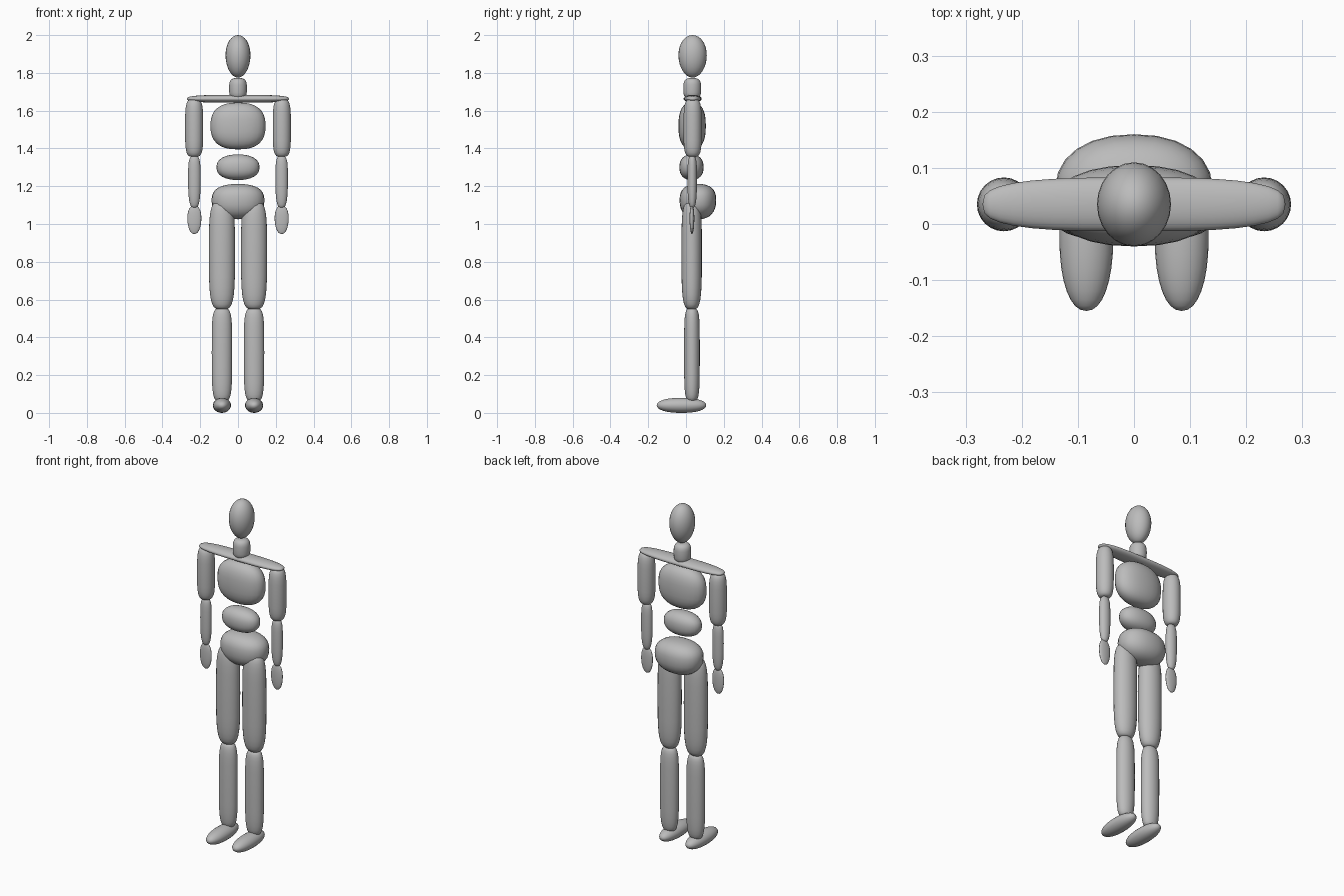
import bpy, bmesh
from math import sin, cos, pi, copysign
from mathutils import Vector

if "Cube" in bpy.data.objects:
    bpy.data.objects.remove(bpy.data.objects["Cube"])

GREY = (0.5, 0.5, 0.5, 1)
grey = bpy.data.materials.new("plain grey")
grey.use_nodes = True
grey.diffuse_color = GREY
grey.node_tree.nodes["Principled BSDF"].inputs["Base Color"].default_value = GREY


def spow(v, e):
    return copysign(abs(v) ** e, v)


def blob(name, low, high, axis=2, profile=2.0, section=2.0, skew=0.0, segs=24, rings=16):
    """Rounded form filling the box low..high, turned about one axis.
    Higher profile and section values are boxier; skew moves the widest ring."""
    low, high = Vector(low), Vector(high)
    mid, half = (low + high) / 2, (high - low) / 2
    u, v = (axis + 1) % 3, (axis + 2) % 3

    def point(phi, theta):
        t = spow(cos(phi), 2 / profile)
        r = abs(sin(phi)) ** (2 / profile)
        co = Vector()
        co[axis] = t + skew * (1 - t * t)
        co[u] = r * spow(cos(theta), 2 / section)
        co[v] = r * spow(sin(theta), 2 / section)
        return mid + co * half

    bm = bmesh.new()
    loops = [[bm.verts.new(point(pi * i / rings, 2 * pi * j / segs)) for j in range(segs)]
             for i in range(1, rings)]
    top, bottom = bm.verts.new(point(0, 0)), bm.verts.new(point(pi, 0))
    for j in range(segs):
        k = (j + 1) % segs
        bm.faces.new((top, loops[0][j], loops[0][k]))
        bm.faces.new((bottom, loops[-1][k], loops[-1][j]))
        for a, b in zip(loops, loops[1:]):
            bm.faces.new((a[j], b[j], b[k], a[k]))
    bmesh.ops.recalc_face_normals(bm, faces=bm.faces)
    for f in bm.faces:
        f.smooth = True
    mesh = bpy.data.meshes.new(name)
    bm.to_mesh(mesh)
    bm.free()
    mesh.materials.append(grey)
    obj = bpy.data.objects.new(name, mesh)
    bpy.context.collection.objects.link(obj)
    return obj


def pair(name, x, w, y, z, **kw):
    """Matching limb part on both sides; x is its centre, w its half width."""
    for side, s in (("left", 1), ("right", -1)):
        blob(f"{side}_{name}", (s * x - w, y[0], z[0]), (s * x + w, y[1], z[1]), **kw)


# Head, neck and shoulder bar
blob("head", (-0.066, -0.04, 1.775), (0.066, 0.11, 2.0), skew=0.05)
blob("neck", (-0.047, -0.014, 1.66), (0.047, 0.08, 1.773), profile=3.2)
blob("shoulder_bar", (-0.27, -0.013, 1.642), (0.27, 0.083, 1.684), axis=0, profile=3)

# Torso
blob("chest", (-0.146, -0.04, 1.395), (0.146, 0.105, 1.643), profile=2.5, section=2.2)
blob("belly", (-0.114, -0.035, 1.233), (0.114, 0.093, 1.368), profile=2.3, section=2.2)
blob("pelvis", (-0.14, -0.034, 1.025), (0.14, 0.16, 1.212), profile=2.4, section=2.2, skew=0.08)

# Arms
pair("upper_arm", 0.232, 0.048, (-0.013, 0.083), (1.355, 1.662), profile=4)
pair("forearm", 0.231, 0.033, (0.008, 0.058), (1.085, 1.362), profile=3.2, skew=0.15)
pair("hand", 0.231, 0.037, (0.019, 0.044), (0.947, 1.098), profile=2.2, skew=0.1)

# Legs
pair("thigh", 0.085, 0.069, (-0.024, 0.084), (0.548, 1.12), profile=4, skew=0.05)
pair("shin", 0.085, 0.054, (-0.01, 0.073), (0.06, 0.555), profile=4.5, skew=0.05)
pair("foot", 0.085, 0.048, (-0.155, 0.107), (0.0, 0.08), axis=1, profile=2.2)
